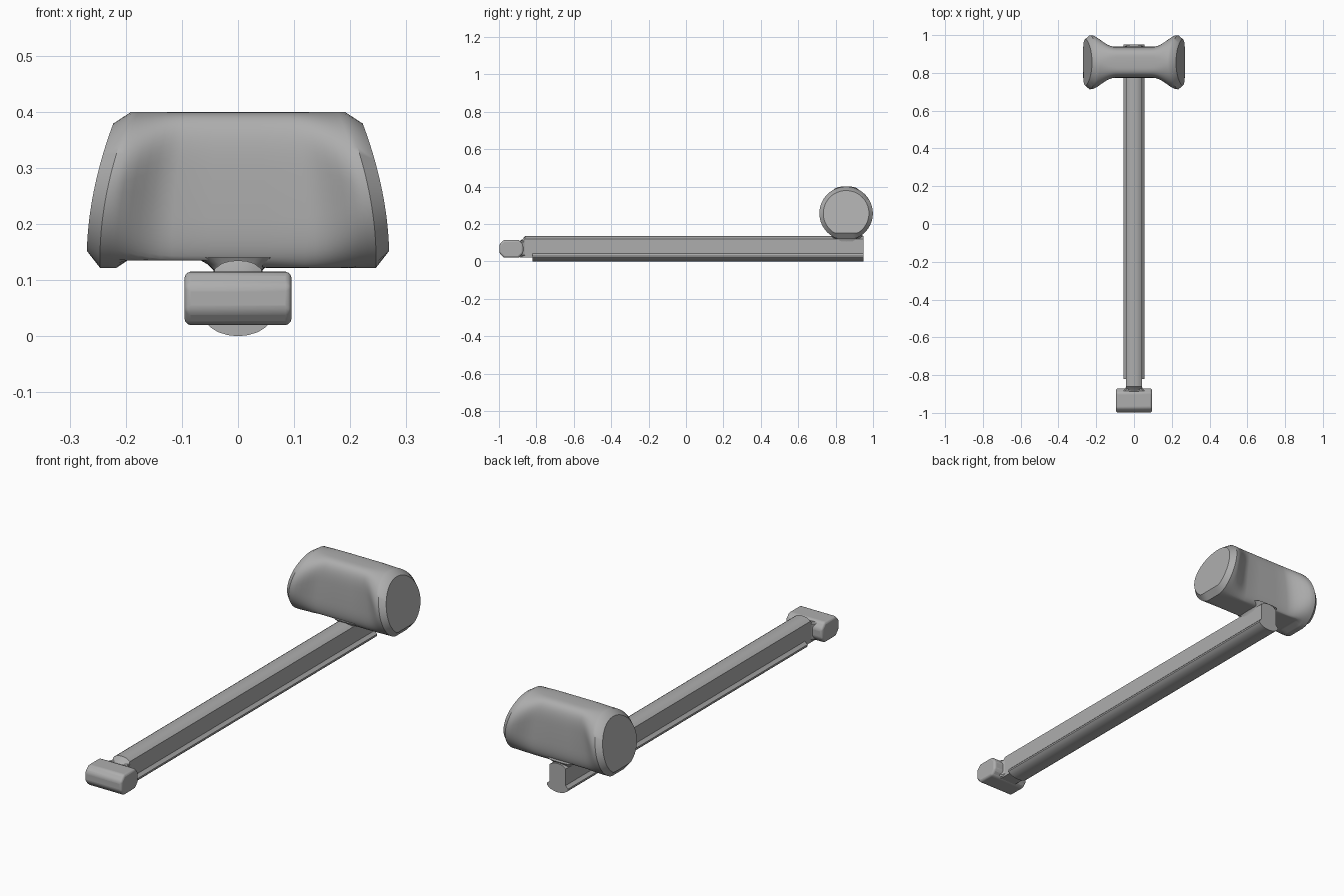
import bpy, bmesh, math

cube = bpy.data.objects.get("Cube")
if cube:
    bpy.data.objects.remove(cube, do_unlink=True)

grey = bpy.data.materials.new("satin grey")
grey.use_nodes = True
colour = (0.42, 0.42, 0.42, 1)
grey.diffuse_color = colour
grey.node_tree.nodes["Principled BSDF"].inputs["Base Color"].default_value = colour


def loft(name, rings, bevel=0, sharp=35):
    """Skin a list of equal closed rings, cap both ends."""
    bm = bmesh.new()
    loops = [[bm.verts.new(p) for p in ring] for ring in rings]
    n = len(loops[0])
    for a, b in zip(loops, loops[1:]):
        for i in range(n):
            j = (i + 1) % n
            bm.faces.new((a[i], a[j], b[j], b[i]))
    bm.faces.new(loops[0][::-1])
    bm.faces.new(loops[-1])
    bmesh.ops.recalc_face_normals(bm, faces=bm.faces)
    mesh = bpy.data.meshes.new(name)
    bm.to_mesh(mesh)
    bm.free()
    obj = bpy.data.objects.new(name, mesh)
    bpy.context.collection.objects.link(obj)
    mesh.materials.append(grey)
    if bevel:
        mod = obj.modifiers.new("rounding", "BEVEL")
        mod.width, mod.segments, mod.limit_method = bevel, 3, "ANGLE"
        mod.angle_limit = math.radians(40)
    bpy.ops.object.select_all(action="DESELECT")
    obj.select_set(True)
    bpy.context.view_layer.objects.active = obj
    bpy.ops.object.shade_smooth_by_angle(angle=math.radians(sharp))
    return obj


def mirrored(half):
    """Close a right-hand (x, z) outline, running top to bottom, by mirroring."""
    return half + [(-x, z) for x, z in reversed(half) if x > 0]


def extrude_y(name, outline, y0, y1, **kw):
    return loft(name, [[(x, y, z) for x, z in outline] for y in (y0, y1)], **kw)


# Arm: crowned upper web and a wider rounded foot along its underside
web = mirrored([(0, .135), (.015, .134), (.028, .13), (.042, .12), (.042, .02)])
rings = []
for y, top in ((-.89, .108), (-.875, .118), (-.86, .135), (.95, .135)):
    rings.append([(x, y, z - (.135 - top if z > .1 else 0)) for x, z in web])
loft("arm_web", rings)
foot = mirrored([(0, 0), (.018, .002), (.035, .007), (.048, .015), (.055, .022),
                 (.055, .03), (.048, .036), (.04, .045)])
extrude_y("arm_foot", foot, -.82, .95)


def slab(y, hx, z0, z1, c):
    """Chamfered rectangle across the arm."""
    return [(sx * (hx - cx), y, z) for sx, cx, z in (
        (1, c, z0), (1, 0, z0 + c), (1, 0, z1 - c), (1, c, z1),
        (-1, c, z1), (-1, 0, z1 - c), (-1, 0, z0 + c), (-1, c, z0))]


# Neck flaring into the front tab
loft("tab_neck", [slab(-.82, .041, .025, .115, .008), slab(-.86, .042, .025, .114, .008),
                  slab(-.872, .046, .025, .112, .008), slab(-.885, .058, .025, .11, .008)])

# Front tab: chamfered bar lying crosswise
tab = [(-.998, .045), (-.975, .02), (-.893, .02), (-.87, .045),
       (-.87, .09), (-.893, .115), (-.975, .115), (-.998, .09)]
loft("front_tab", [[(x, y, z) for y, z in tab] for x in (-.095, .095)], bevel=.01)

# Grip: round ends blending into a flattened, hollowed middle
SEG, CY, CZ, R = 64, .856, .257, .143


def power(v, e):
    return math.copysign(abs(v) ** e, v)


def end_x(z):
    """Curved, slanting outline of the grip ends."""
    t = max(0, z - .14) / .26
    return .246 - .056 * t ** 1.9


def grip_ring(s, w, radius=R, floor=.122, push=0):
    ring = []
    for i in range(SEG):
        a = 2 * math.pi * i / SEG
        c, d = math.cos(a), math.sin(a)
        y = (1 - w) * radius * c + w * .083 * power(c, .5)
        z = CZ + (1 - w) * radius * d + w * R * power(d, .5)
        z = max(z, floor)
        ring.append((s * end_x(z) + push, CY + y, z))
    return ring


stations = [(1, 0), (.94, .02), (.88, .13), (.8, .36), (.72, .6),
            (.64, .8), (.56, .94), (.48, 1), (.2, 1)]
rings = [grip_ring(-.99, 0, .122, .152, -.026)]
rings += [grip_ring(-s, w, floor=.122 if s > .8 else .135) for s, w in stations]
rings += [grip_ring(s, w) for s, w in reversed(stations)]
rings += [grip_ring(.99, 0, .122, .152, .026)]
loft("grip", rings, sharp=40)

# Collar joining the arm to the grip
collar = []
for z, hx, hy in ((.105, .042, .072), (.118, .044, .074), (.128, .054, .078), (.14, .075, .085)):
    collar.append([(hx * power(math.cos(a), .5), .86 + hy * power(math.sin(a), .5), z)
                   for a in (2 * math.pi * i / 32 for i in range(32))])
loft("grip_collar", collar, sharp=50)
